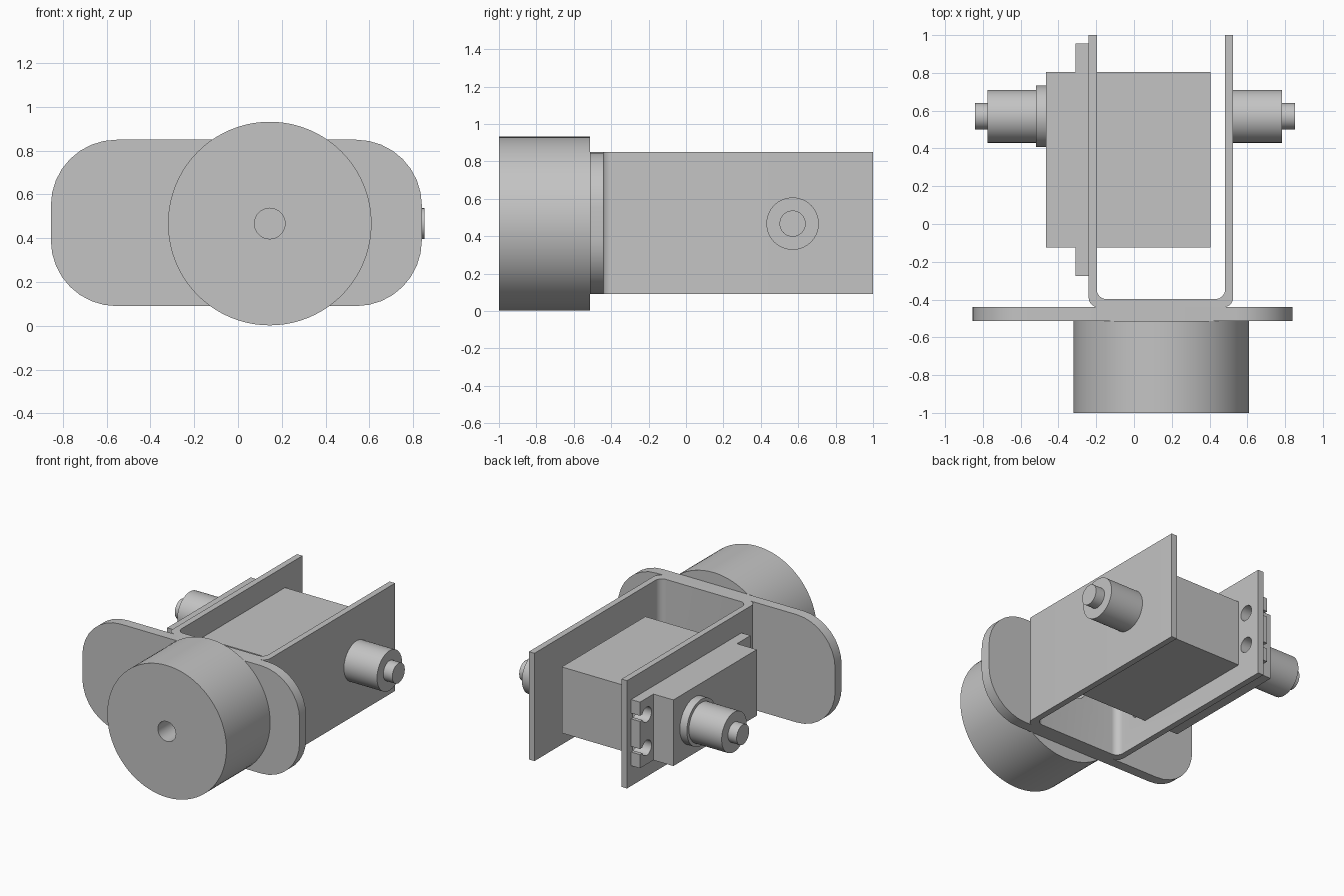
import bpy, bmesh
from math import pi, sin, cos
from mathutils import Vector, Matrix

cube = bpy.data.objects.get("Cube")
if cube:
    bpy.data.objects.remove(cube, do_unlink=True)

grey = bpy.data.materials.new("plain grey")
grey.use_nodes = True
grey.diffuse_color = (0.55, 0.55, 0.55, 1)
grey.node_tree.nodes["Principled BSDF"].inputs["Base Color"].default_value = grey.diffuse_color

MID = 0.467               # height of every axis
WHEEL_X, SHAFT_Y = 0.145, 0.57
LOW, HIGH = 0.09, 0.85    # bracket edges


def finish(name, bm):
    bmesh.ops.recalc_face_normals(bm, faces=bm.faces)
    mesh = bpy.data.meshes.new(name)
    bm.to_mesh(mesh)
    bm.free()
    mesh.materials.append(grey)
    obj = bpy.data.objects.new(name, mesh)
    bpy.context.collection.objects.link(obj)
    return obj


def box(name, lo, hi):
    lo, hi = Vector(lo), Vector(hi)
    bm = bmesh.new()
    bmesh.ops.create_cube(bm, size=1)
    bmesh.ops.scale(bm, vec=hi - lo, verts=bm.verts)
    bmesh.ops.translate(bm, vec=(lo + hi) / 2, verts=bm.verts)
    return finish(name, bm)


def cylinder(name, axis, start, end, centre, radius, sides=64):
    """Cylinder along x or y; centre holds the other two coordinates."""
    middle = (start + end) / 2
    if axis == "X":
        turn, place = Matrix.Rotation(pi / 2, 4, "Y"), (middle, *centre)
    else:
        turn, place = Matrix.Rotation(pi / 2, 4, "X"), (centre[0], middle, centre[1])
    bm = bmesh.new()
    bmesh.ops.create_cone(bm, cap_ends=True, segments=sides, radius1=radius, radius2=radius,
                          depth=abs(end - start), matrix=Matrix.Translation(place) @ turn)
    return finish(name, bm)


def arc(u, v, radius, first, last, steps=8):
    angles = [first + (last - first) * i / steps for i in range(steps + 1)]
    return [(u + radius * cos(a), v + radius * sin(a)) for a in angles]


def prism(name, outline, place, travel):
    bm = bmesh.new()
    face = bm.faces.new([bm.verts.new(place(u, v)) for u, v in outline])
    new = bmesh.ops.extrude_face_region(bm, geom=[face])["geom"]
    verts = [g for g in new if isinstance(g, bmesh.types.BMVert)]
    bmesh.ops.translate(bm, vec=travel, verts=verts)
    return finish(name, bm)


def cut(cutter, *targets):
    for obj in targets:
        mod = obj.modifiers.new("cut", "BOOLEAN")
        mod.operation, mod.solver, mod.object = "DIFFERENCE", "EXACT", cutter
        bpy.context.view_layer.objects.active = obj
        bpy.ops.object.modifier_apply(modifier=mod.name)
    bpy.data.objects.remove(cutter, do_unlink=True)


# Wheel and the rounded flange behind it
wheel = cylinder("wheel", "Y", -1, -0.513, (WHEEL_X, MID), 0.465, 80)
left, right, r = -0.855, 0.84, 0.3
outline = (arc(right - r, HIGH - r, r, 0, pi / 2) + arc(left + r, HIGH - r, r, pi / 2, pi)
           + arc(left + r, LOW + r, r, pi, 1.5 * pi) + arc(right - r, LOW + r, r, 1.5 * pi, 2 * pi))
flange = prism("flange", outline, lambda u, v: (u, -0.513, v), (0, 0.073, 0))

# U-shaped bracket opening to the back
a, b, t, floor, r = -0.24, 0.525, 0.043, -0.44, 0.05
outline = ([(a, 1)] + arc(a + r, floor + r, r, pi, 1.5 * pi)
           + arc(b - r, floor + r, r, 1.5 * pi, 2 * pi) + [(b, 1), (b - t, 1)]
           + arc(b - t - r, floor + t + r, r, 0, -pi / 2)
           + arc(a + t + r, floor + t + r, r, -pi / 2, -pi) + [(a + t, 1)])
bracket = prism("bracket", outline, lambda u, v: (u, v, LOW), (0, 0, HIGH - LOW))

# Hole through wheel, flange and bracket floor
cut(cylinder("axle_cutter", "Y", -1.1, -0.2, (WHEEL_X, MID), 0.07, 32), wheel, flange, bracket)

# Motor body and its mounting plate
half = 0.233
body = box("motor_body", (-0.465, -0.125, MID - half), (0.405, 0.805, MID + half))
ears = box("mounting_plate", (-0.31, -0.275, MID - half), (a, 0.955, MID + half))

# Screw holes with open slots at both ends of the plate
for y, edge in ((0.88, 1.1), (-0.2, -0.4)):
    for z in (MID - 0.117, MID + 0.117):
        cut(cylinder("hole_cutter", "X", -0.5, -0.15, (y, z), 0.053, 24), ears, bracket)
        cut(box("slot_cutter", (-0.5, min(y, edge), z - 0.02), (-0.15, max(y, edge), z + 0.02)), ears)

# Output shaft with collar on one side, idler shaft on the other
axis = (SHAFT_Y, MID)
cylinder("shaft_collar", "X", -0.52, -0.465, axis, 0.163)
for side, inner, outer, tip in (("motor", -0.52, -0.775, -0.843), ("idler", 0.525, 0.783, 0.853)):
    cylinder(side + "_shaft", "X", inner, outer, axis, 0.14)
    cylinder(side + "_shaft_tip", "X", outer, tip, axis, 0.07, 32)

# Smooth the round sides, keep edges sharp
bpy.ops.object.select_all(action="DESELECT")
for obj in bpy.context.scene.objects:
    if obj.type == "MESH" and grey.name in obj.data.materials:
        obj.select_set(True)
        bpy.context.view_layer.objects.active = obj
bpy.ops.object.shade_smooth_by_angle(angle=0.5)
